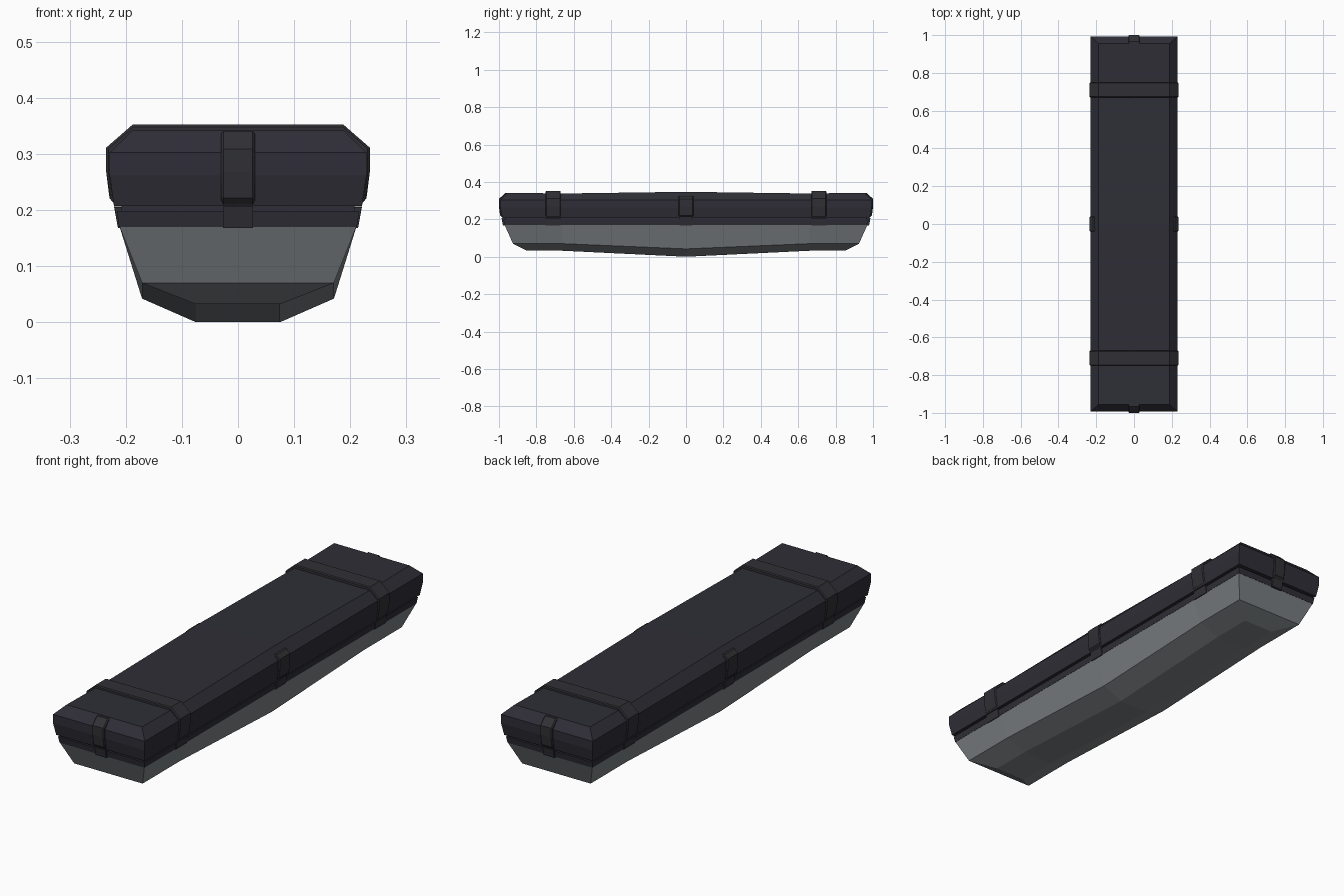
import bpy, bmesh, math

if "Cube" in bpy.data.objects:
    bpy.data.objects.remove(bpy.data.objects["Cube"])


def material(name, rgb):
    m = bpy.data.materials.new(name)
    m.diffuse_color = (*rgb, 1)
    m.use_nodes = True
    m.node_tree.nodes["Principled BSDF"].inputs["Base Color"].default_value = m.diffuse_color
    return m


DARK = material("dark shell", (0.028, 0.027, 0.038))
STRAP = material("strap charcoal", (0.030, 0.030, 0.036))
GREY = material("hull grey", (0.205, 0.222, 0.235))


def finish(bm, name, mat):
    bmesh.ops.recalc_face_normals(bm, faces=bm.faces)
    me = bpy.data.meshes.new(name)
    bm.to_mesh(me)
    bm.free()
    me.materials.append(mat)
    ob = bpy.data.objects.new(name, me)
    bpy.context.collection.objects.link(ob)
    return ob


def shell(name, levels, mat, knee=0.66):
    """Stacked rectangular rings; each level is half width, half length,
    then height at the ends, at the knees and at the middle."""
    bm = bmesh.new()
    rows = []
    for hx, hy, z_end, z_knee, z_mid in levels:
        ys = (-hy, -knee, 0, knee, hy)
        zs = (z_end, z_knee, z_mid, z_knee, z_end)
        right = [bm.verts.new((hx, y, z)) for y, z in zip(ys, zs)]
        left = [bm.verts.new((-hx, y, z)) for y, z in zip(ys, zs)]
        rows.append((right, left))
    for (r0, l0), (r1, l1) in zip(rows, rows[1:]):
        a, b = r0 + l0[::-1], r1 + l1[::-1]
        for i in range(10):
            j = (i + 1) % 10
            bm.faces.new((a[i], a[j], b[j], b[i]))
    for r, l in (rows[0], rows[-1]):
        for i in range(4):
            bm.faces.new((r[i], r[i + 1], l[i + 1], l[i]))
    return finish(bm, name, mat)


def prism(name, profile, half, mat, at=(0, 0), turn=0, bevel=0.004):
    """Profile of (outward, z) points extruded sideways, then turned about z."""
    bm = bmesh.new()
    c, s = math.cos(turn), math.sin(turn)
    sides = []
    for t in (-half, half):
        sides.append([bm.verts.new((c * d - s * t + at[0], s * d + c * t + at[1], z))
                      for d, z in profile])
    a, b = sides
    bm.faces.new(a)
    bm.faces.new(b[::-1])
    for i in range(len(a)):
        j = (i + 1) % len(a)
        bm.faces.new((a[i], b[i], b[j], a[j]))
    ob = finish(bm, name, mat)
    if bevel:
        m = ob.modifiers.new("edge", "BEVEL")
        m.width, m.segments = bevel, 1
        m.limit_method, m.angle_limit = "ANGLE", math.radians(60)
    return ob


def level(hx, hy, z):
    return (hx, hy, z, z, z)


# Grey hull with a shallow keel
shell("hull", [(0.075, 0.85, 0.032, 0.032, 0.0),
               (0.171, 0.925, 0.07, 0.07, 0.042),
               level(0.211, 0.97, 0.17)], GREY)

# Dark rim above the hull, and the recessed seam under the lid
shell("rim", [level(0.212, 0.971, 0.17), level(0.216, 0.976, 0.198)], DARK)
shell("seam", [level(0.208, 0.965, 0.195), level(0.208, 0.965, 0.212)], DARK)

# Chamfered lid
shell("lid", [level(0.221, 0.982, 0.207),
              level(0.229, 0.993, 0.262),
              level(0.229, 0.993, 0.302),
              (0.188, 0.955, 0.342, 0.338, 0.347)], DARK)

# Two straps over the lid, each with a lower catch on both sides
half = [(0.188, 0.352), (0.235, 0.311), (0.235, 0.268), (0.226, 0.214), (0.205, 0.208)]
band = half + [(-x, z) for x, z in reversed(half)]
catch = [(0.19, 0.168), (0.214, 0.168), (0.220, 0.204), (0.19, 0.204)]
for y in (-0.71, 0.71):
    prism("strap", band, 0.04, STRAP, at=(0, y))
    for turn in (0, math.pi):
        prism("strap_catch", catch, 0.04, STRAP, at=(0, y), turn=turn, bevel=0)

# Latches on the long sides and on the ends (outward distance, width)
for turn, reach, w in ((0, 0.235, 0.04), (math.pi, 0.235, 0.04),
                       (math.pi / 2, 1.0, 0.03), (-math.pi / 2, 1.0, 0.03)):
    r = reach
    top = 0.340 if w < 0.04 else 0.325
    prism("latch", [(r - 0.05, 0.22), (r - 0.022, 0.205), (r - 0.006, 0.221), (r, 0.268),
                    (r, 0.309), (r - (top - 0.309) * 1.05, top), (r - 0.05, top)],
          w, STRAP, turn=turn)
    prism("latch_catch", [(r - 0.05, 0.168), (r - 0.021, 0.168),
                          (r - 0.014, 0.206), (r - 0.05, 0.206)],
          w * 0.9, STRAP, turn=turn, bevel=0)
